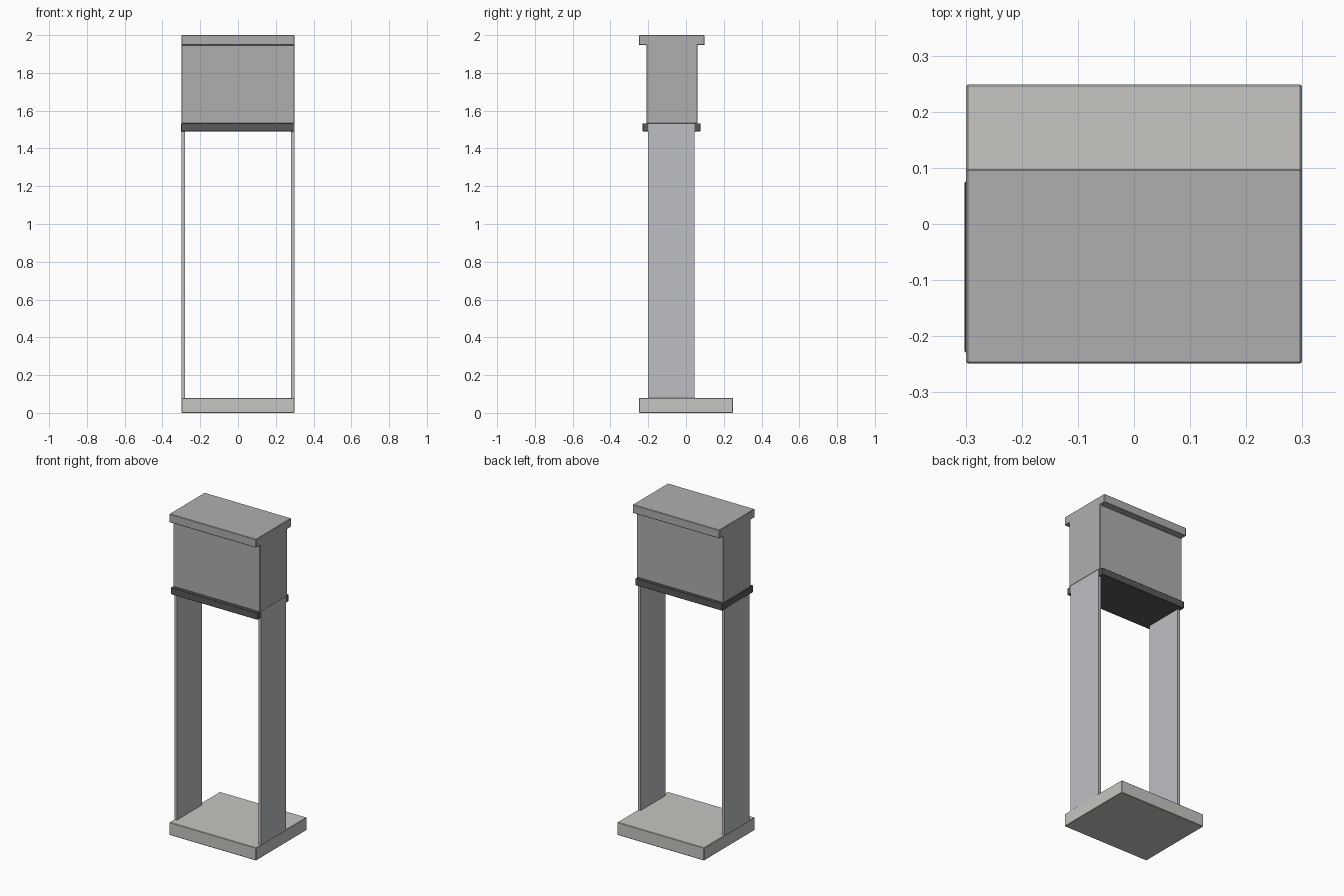
import bpy
import bmesh

if "Cube" in bpy.data.objects:
    bpy.data.objects.remove(bpy.data.objects["Cube"])


def paint(obj, name, rgb):
    mat = bpy.data.materials.get(name) or bpy.data.materials.new(name)
    mat.diffuse_color = (*rgb, 1)
    mat.use_nodes = True
    mat.node_tree.nodes["Principled BSDF"].inputs["Base Color"].default_value = mat.diffuse_color
    obj.data.materials.append(mat)


def extrude_x(name, profile, x0, x1, colour, bevel=0.0):
    """Extrude a (y, z) outline along x, with an optional fine edge bevel."""
    bm = bmesh.new()
    face = bm.faces.new([bm.verts.new((x0, y, z)) for y, z in profile])
    ext = bmesh.ops.extrude_face_region(bm, geom=[face])
    moved = [v for v in ext["geom"] if isinstance(v, bmesh.types.BMVert)]
    bmesh.ops.translate(bm, verts=moved, vec=(x1 - x0, 0, 0))
    bmesh.ops.recalc_face_normals(bm, faces=bm.faces)
    mesh = bpy.data.meshes.new(name)
    bm.to_mesh(mesh)
    bm.free()
    obj = bpy.data.objects.new(name, mesh)
    bpy.context.collection.objects.link(obj)
    if bevel:
        mod = obj.modifiers.new("edge_bevel", "BEVEL")
        mod.width = bevel
        mod.segments = 1
    paint(obj, *colour)
    return obj


def rect(y0, y1, z0, z1):
    return [(y0, z0), (y1, z0), (y1, z1), (y0, z1)]


STONE = ("warm_stone", (0.57, 0.56, 0.53))
STEEL = ("pale_steel", (0.51, 0.52, 0.55))
GREY = ("cabinet_grey", (0.43, 0.43, 0.43))
DARK = ("dark_trim", (0.10, 0.10, 0.11))

# Floor slab
extrude_x("base_slab", rect(-0.249, 0.249, 0, 0.08), -0.299, 0.299, STONE, 0.003)

# Two thin side panels as legs
for side, x0, x1 in (("left", -0.298, -0.28), ("right", 0.28, 0.298)):
    extrude_x(side + "_leg_panel", rect(-0.2, 0.046, 0.078, 1.533), x0, x1, STEEL)

# Dark trim: wraps the left leg, stops inside the right leg
extrude_x("trim_band", rect(-0.229, 0.076, 1.49, 1.533), -0.302, 0.295, DARK, 0.002)

# Upper cabinet with overhanging cap, one T-shaped section
cabinet = [(-0.21, 1.532), (0.06, 1.532), (0.06, 1.947), (0.098, 1.947),
           (0.098, 2.0), (-0.249, 2.0), (-0.249, 1.947), (-0.21, 1.947)]
extrude_x("cabinet_with_cap", cabinet, -0.299, 0.299, GREY, 0.003)
